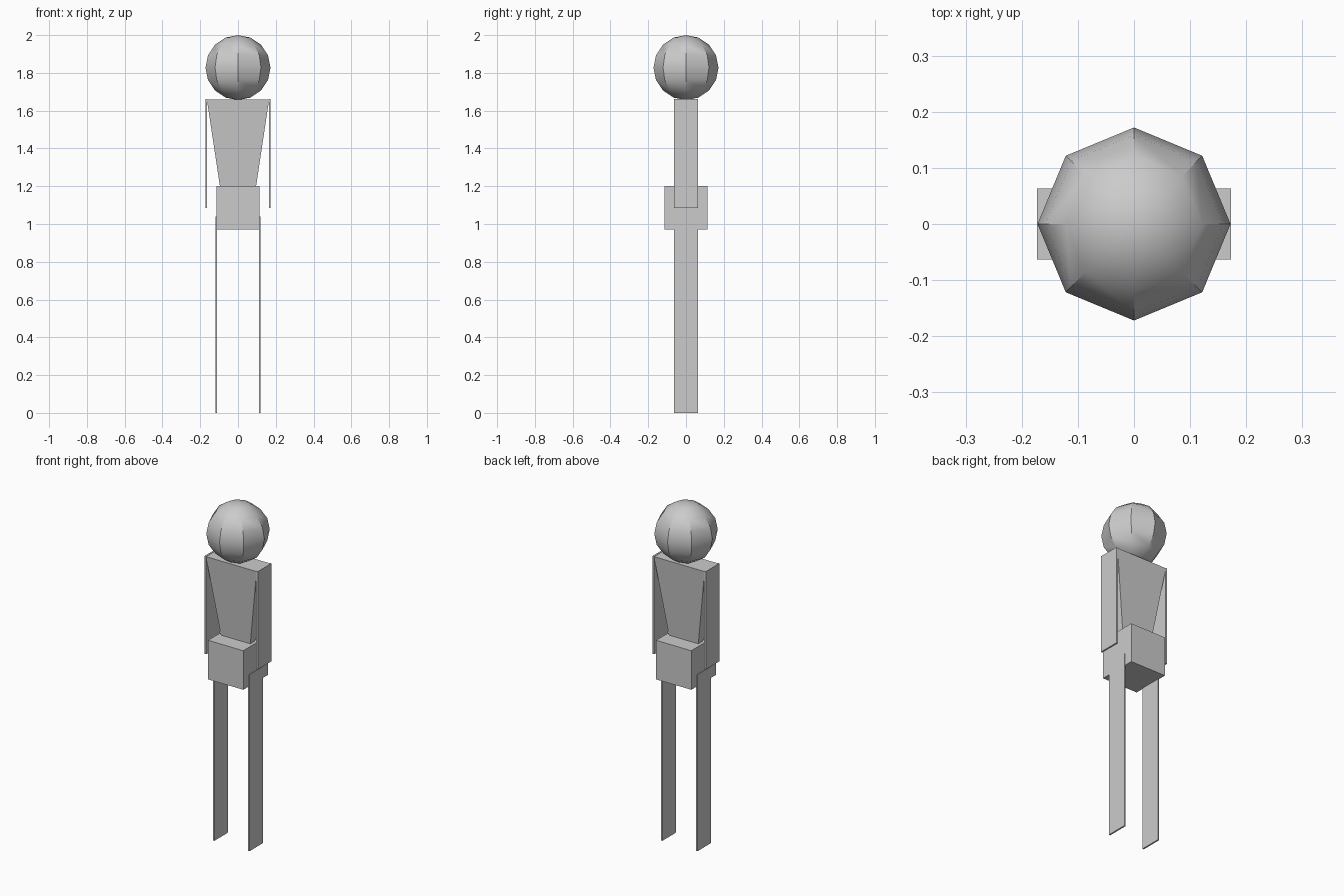
import bpy, math

cube = bpy.data.objects.get("Cube")
if cube:
    bpy.data.objects.remove(cube, do_unlink=True)

grey = bpy.data.materials.new("plain grey")
grey.use_nodes = True
grey.diffuse_color = (0.6, 0.6, 0.6, 1)
grey.node_tree.nodes["Principled BSDF"].inputs["Base Color"].default_value = (0.6, 0.6, 0.6, 1)


def block(name, x, y, z, taper=(1, 1)):
    """Box between x, y and z ranges; taper scales its lower end."""
    bpy.ops.mesh.primitive_cube_add(size=1)
    ob = bpy.context.object
    ob.name = name
    for v in ob.data.vertices:
        low = v.co.z < 0
        cx, cy = (x[0] + x[1]) / 2, (y[0] + y[1]) / 2
        v.co.x = cx + v.co.x * (x[1] - x[0]) * (taper[0] if low else 1)
        v.co.y = cy + v.co.y * (y[1] - y[0]) * (taper[1] if low else 1)
        v.co.z = z[0] if low else z[1]
    ob.data.materials.append(grey)
    return ob


# Head: eight-sided ball
bpy.ops.mesh.primitive_uv_sphere_add(segments=8, ring_count=8, radius=0.172, location=(0, 0, 1.828))
head = bpy.context.object
head.name = "head"
head.data.materials.append(grey)
bpy.ops.object.shade_smooth_by_angle(angle=math.radians(30))

# Trunk
block("torso", (-0.165, 0.165), (-0.063, 0.063), (1.2, 1.66), (0.58, 0.35))
block("pelvis", (-0.115, 0.115), (-0.115, 0.115), (0.97, 1.2))

# Flat plate limbs on both sides
for side, s in (("left", 1), ("right", -1)):
    block(side + "_arm", sorted((s * 0.163, s * 0.173)), (-0.063, 0.063), (1.085, 1.662))
    block(side + "_leg", sorted((s * 0.11, s * 0.119)), (-0.063, 0.063), (0, 1.04))
